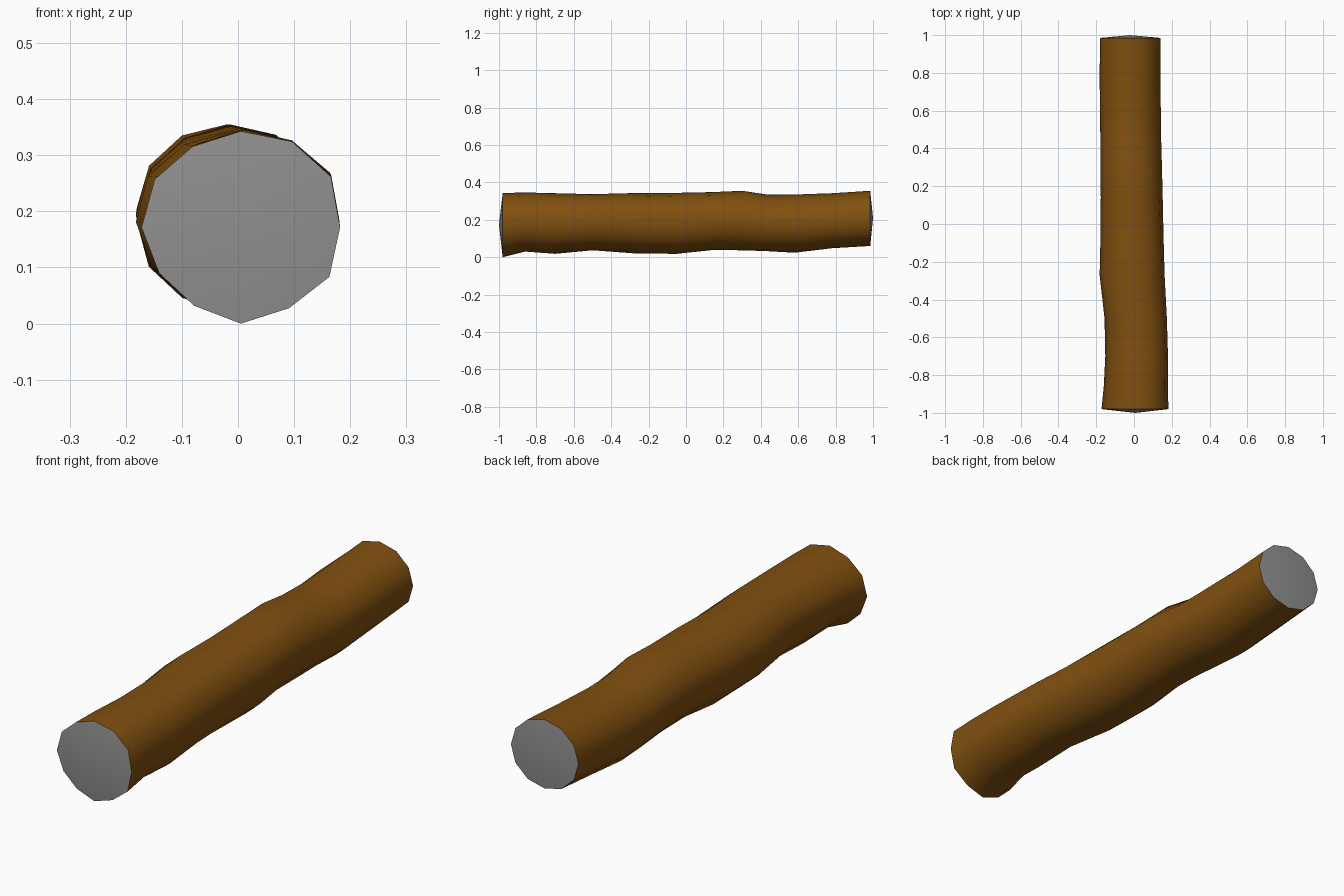
import bpy, bmesh, math, random
from mathutils import Vector

old = bpy.data.objects.get("Cube")
if old:
    bpy.data.objects.remove(old, do_unlink=True)


def make_material(name, color):
    mat = bpy.data.materials.new(name)
    mat.use_nodes = True
    mat.diffuse_color = color
    bsdf = mat.node_tree.nodes["Principled BSDF"]
    bsdf.inputs["Base Color"].default_value = color
    bsdf.inputs["Roughness"].default_value = 0.9
    return mat


bark = make_material("bark brown", (0.22, 0.08, 0.005, 1))
cut_wood = make_material("cut end grey", (0.28, 0.28, 0.28, 1))

# Outline of the log: y, left edge, right edge, bottom, top
stations = [
    (-0.98, -0.172, 0.182, 0.0, 0.343),
    (-0.86, -0.16, 0.18, 0.03, 0.346),
    (-0.7, -0.152, 0.18, 0.018, 0.342),
    (-0.5, -0.156, 0.174, 0.037, 0.337),
    (-0.27, -0.182, 0.162, 0.02, 0.343),
    (-0.05, -0.177, 0.156, 0.018, 0.344),
    (0.14, -0.176, 0.152, 0.038, 0.348),
    (0.3, -0.177, 0.148, 0.037, 0.355),
    (0.44, -0.178, 0.144, 0.032, 0.334),
    (0.58, -0.18, 0.142, 0.024, 0.335),
    (0.78, -0.182, 0.14, 0.048, 0.342),
    (0.985, -0.18, 0.14, 0.06, 0.355),
]
# Uneven cross-section, fading from the front end to the back
front_shape = [1, 1.05, 1.03, 1, 0.97, 1, 1, 0.95, 0.94, 1, 0.97, 1.03]
SIDES = len(front_shape)
random.seed(4)

bm = bmesh.new()
rings = []
for y, left, right, bottom, top in stations:
    fade = (1 - y) / 2
    ring = []
    for i, shape in enumerate(front_shape):
        a = math.tau * i / SIDES
        r = 1 + (shape - 1) * fade
        if abs(y) < 0.9 and i % 3:
            r += random.uniform(-0.02, 0.025)
        x = (left + right) / 2 + r * math.cos(a) * (right - left) / 2
        z = (bottom + top) / 2 + r * math.sin(a) * (top - bottom) / 2
        ring.append(bm.verts.new((x, y, z)))
    rings.append(ring)

# Bark skin
for a, b in zip(rings, rings[1:]):
    for i in range(SIDES):
        j = (i + 1) % SIDES
        bm.faces.new((a[i], a[j], b[j], b[i])).smooth = True

# Slightly domed cut ends
for ring, tip in ((rings[0], -1), (rings[-1], 1)):
    mid = sum((v.co for v in ring), Vector()) / SIDES
    centre = bm.verts.new((mid.x, tip, mid.z))
    for i in range(SIDES):
        face = bm.faces.new((ring[i], ring[(i + 1) % SIDES], centre))
        face.material_index = 1
        face.smooth = True
    for v in ring:
        for e in v.link_edges:
            if e.other_vert(v) in ring:
                e.smooth = False

bmesh.ops.recalc_face_normals(bm, faces=bm.faces)
mesh = bpy.data.meshes.new("log")
bm.to_mesh(mesh)
bm.free()
mesh.materials.append(bark)
mesh.materials.append(cut_wood)
log = bpy.data.objects.new("log", mesh)
bpy.context.collection.objects.link(log)
